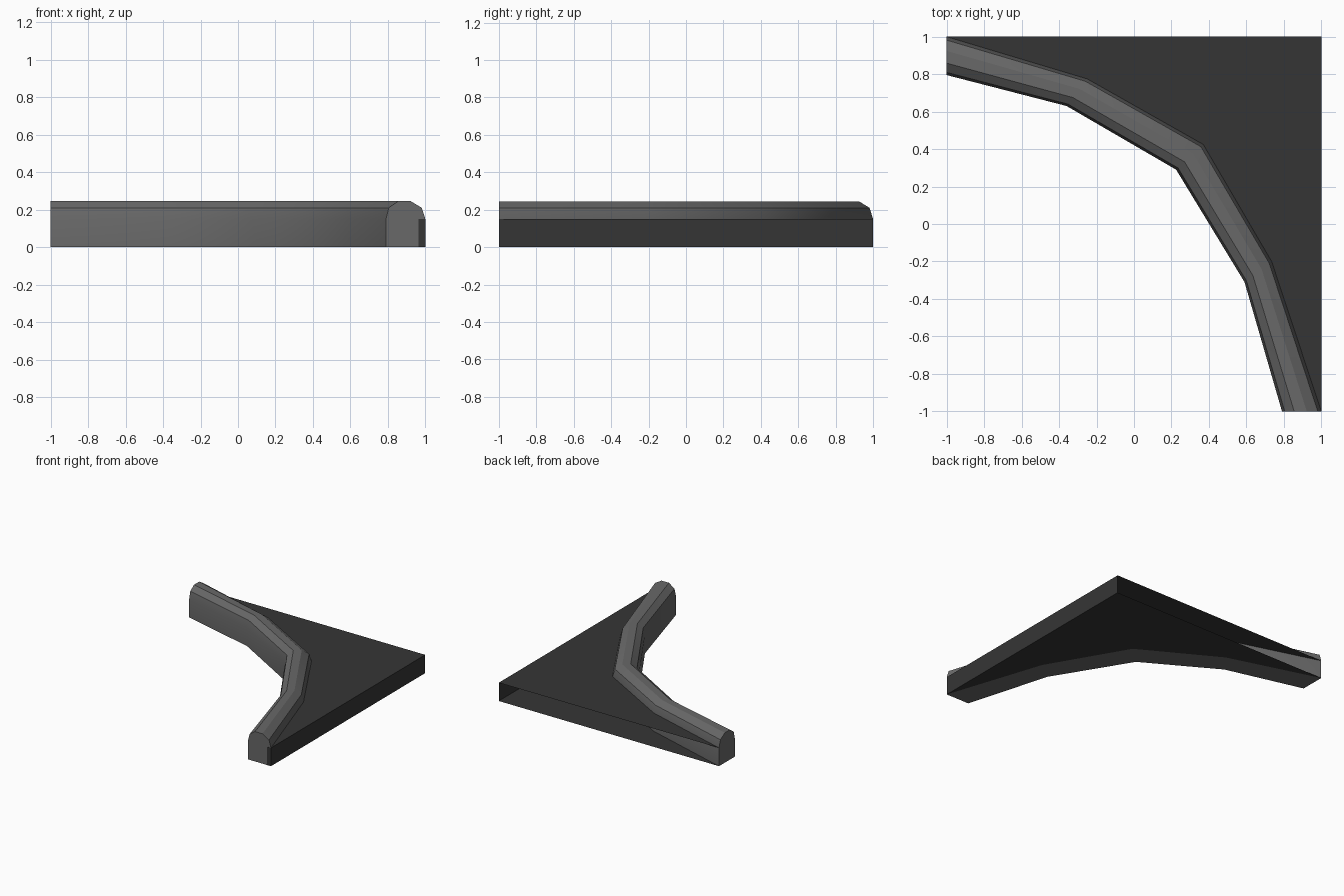
import bpy
import bmesh
import math
from mathutils import Vector

if "Cube" in bpy.data.objects:
    bpy.data.objects.remove(bpy.data.objects["Cube"], do_unlink=True)

SLAB_TOP = 0.15
# Plan lines of the kerb: outer and inner edges
OUTER = [(-1, 0.795), (-0.36, 0.63), (0.225, 0.29), (0.59, -0.31), (0.79, -1)]
INNER = [(-1, 1), (-0.25, 0.775), (0.37, 0.425), (0.735, -0.2), (1, -1)]
# Kerb section: fraction across the width, height
SECTION = [(0, 0), (0, SLAB_TOP), (0.07, 0.21), (0.31, 0.245),
           (0.63, 0.245), (0.91, 0.21), (1, SLAB_TOP), (1, 0)]


def material(name, value):
    mat = bpy.data.materials.new(name)
    mat.use_nodes = True
    color = (value, value, value, 1)
    mat.diffuse_color = color
    bsdf = mat.node_tree.nodes["Principled BSDF"]
    bsdf.inputs["Base Color"].default_value = color
    bsdf.inputs["Roughness"].default_value = 0.9
    return mat


def finish(bm, name, mat):
    bmesh.ops.recalc_face_normals(bm, faces=bm.faces)
    mesh = bpy.data.meshes.new(name)
    bm.to_mesh(mesh)
    bm.free()
    mesh.materials.append(mat)
    obj = bpy.data.objects.new(name, mesh)
    bpy.context.collection.objects.link(obj)
    return obj


# Kerb: the section swept along the bend, capped at both ends
bm = bmesh.new()
rings = []
for outer, inner in zip(OUTER, INNER):
    a, b = Vector(outer), Vector(inner)
    rings.append([bm.verts.new((*a.lerp(b, t), z)) for t, z in SECTION])
count = len(SECTION)
for r, s in zip(rings, rings[1:]):
    for k in range(count):
        n = (k + 1) % count
        bm.faces.new((r[k], r[n], s[n], s[k]))
bm.faces.new(rings[0])
bm.faces.new(rings[-1])
kerb = finish(bm, "kerb", material("concrete grey", 0.14))
bpy.ops.object.select_all(action='DESELECT')
kerb.select_set(True)
bpy.context.view_layer.objects.active = kerb
bpy.ops.object.shade_smooth_by_angle(angle=math.radians(32))

# Paved slab: top, underside and one side wall, open along the back
bm = bmesh.new()
plan = INNER + [(1, 1)]
top = [bm.verts.new((x, y, SLAB_TOP)) for x, y in plan]
base = [bm.verts.new((x, y, 0)) for x, y in plan]
bm.faces.new(top)
bm.faces.new(base[::-1])
bm.faces.new((base[-2], base[-1], top[-1], top[-2]))
asphalt = material("asphalt dark grey", 0.036)
finish(bm, "paved_slab", asphalt)

# Narrow end strip of the slab beside the kerb end
bm = bmesh.new()
bmesh.ops.create_cube(bm, size=1)
for v in bm.verts:
    v.co = (0.982 + v.co.x * 0.035, -0.998 + v.co.y * 0.006,
            (v.co.z + 0.5) * SLAB_TOP)
finish(bm, "slab_end_strip", asphalt)
